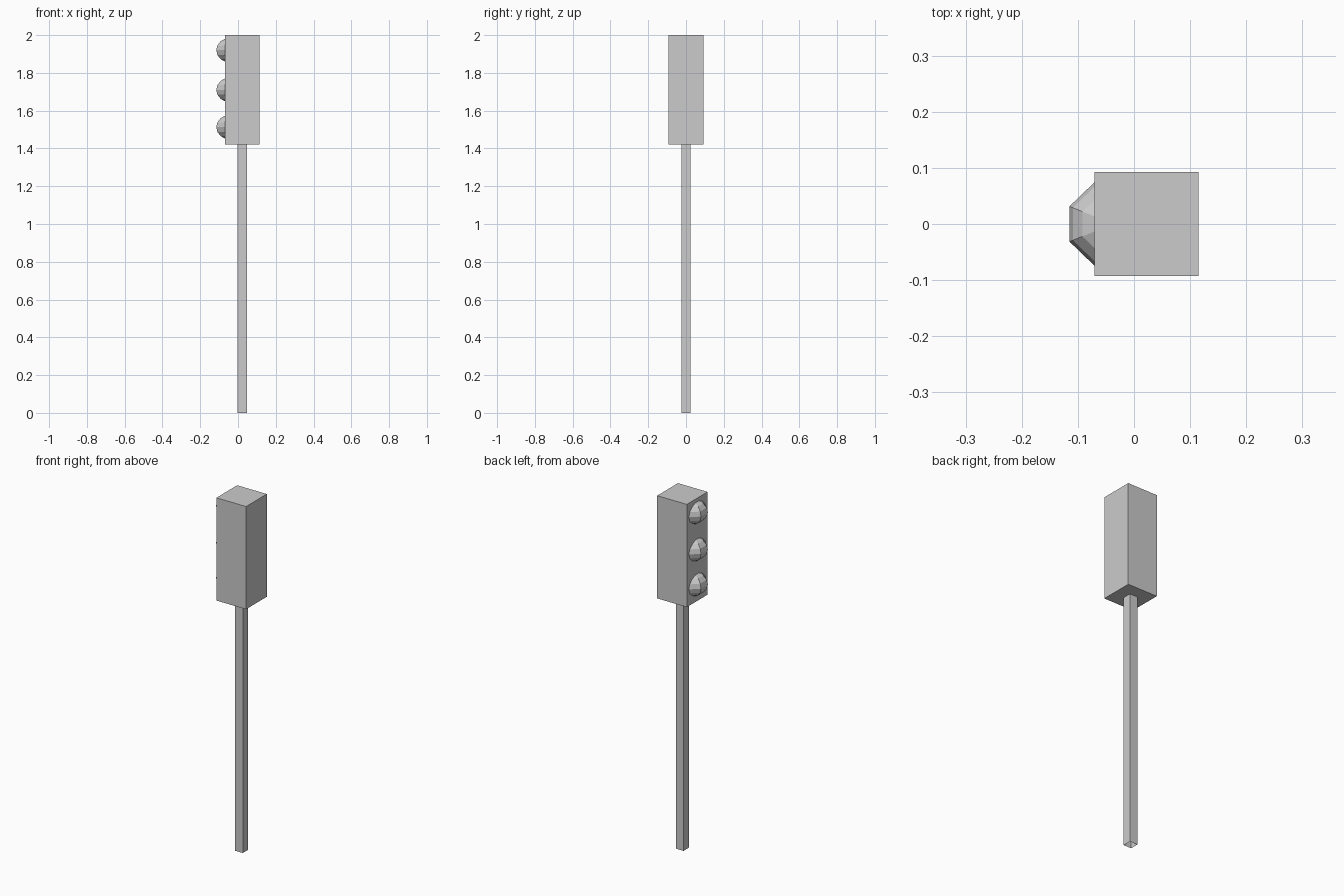
import bpy, bmesh
from math import pi, cos
from mathutils import Matrix

if "Cube" in bpy.data.objects:
    bpy.data.objects.remove(bpy.data.objects["Cube"])

CX = 0.0225  # centre line of housing and pole


def finish(bm, name):
    mesh = bpy.data.meshes.new(name)
    bm.to_mesh(mesh)
    bm.free()
    obj = bpy.data.objects.new(name, mesh)
    bpy.context.collection.objects.link(obj)
    return obj


def box(name, width, z0, z1, open_ends=False):
    bm = bmesh.new()
    m = Matrix.Translation((CX, 0, (z0 + z1) / 2)) @ Matrix.Diagonal((width, width, z1 - z0, 1))
    bmesh.ops.create_cube(bm, size=1, matrix=m)
    if open_ends:
        bm.normal_update()
        ends = [f for f in bm.faces if abs(f.normal.z) > 0.9]
        bmesh.ops.delete(bm, geom=ends, context='FACES_ONLY')
    return finish(bm, name)


# Signal housing and its open square pole
box("signal_housing", 0.185, 1.42, 2.0)
box("pole", 0.048, 0.0, 1.42, open_ends=True)

# Three low-poly lamps half sunk into the housing, a flat facet facing -x
RX, RY, RZ = 0.085, 0.082, 0.067
for name, z in (("top_lamp", 1.92), ("middle_lamp", 1.71), ("bottom_lamp", 1.513)):
    bm = bmesh.new()
    m = (Matrix.Translation((-0.115 + RX * cos(pi / 8), 0, z))
         @ Matrix.Diagonal((RX, RY, RZ, 1))
         @ Matrix.Rotation(pi / 8, 4, 'Z'))
    bmesh.ops.create_uvsphere(bm, u_segments=8, v_segments=8, radius=1, matrix=m)
    finish(bm, name)
